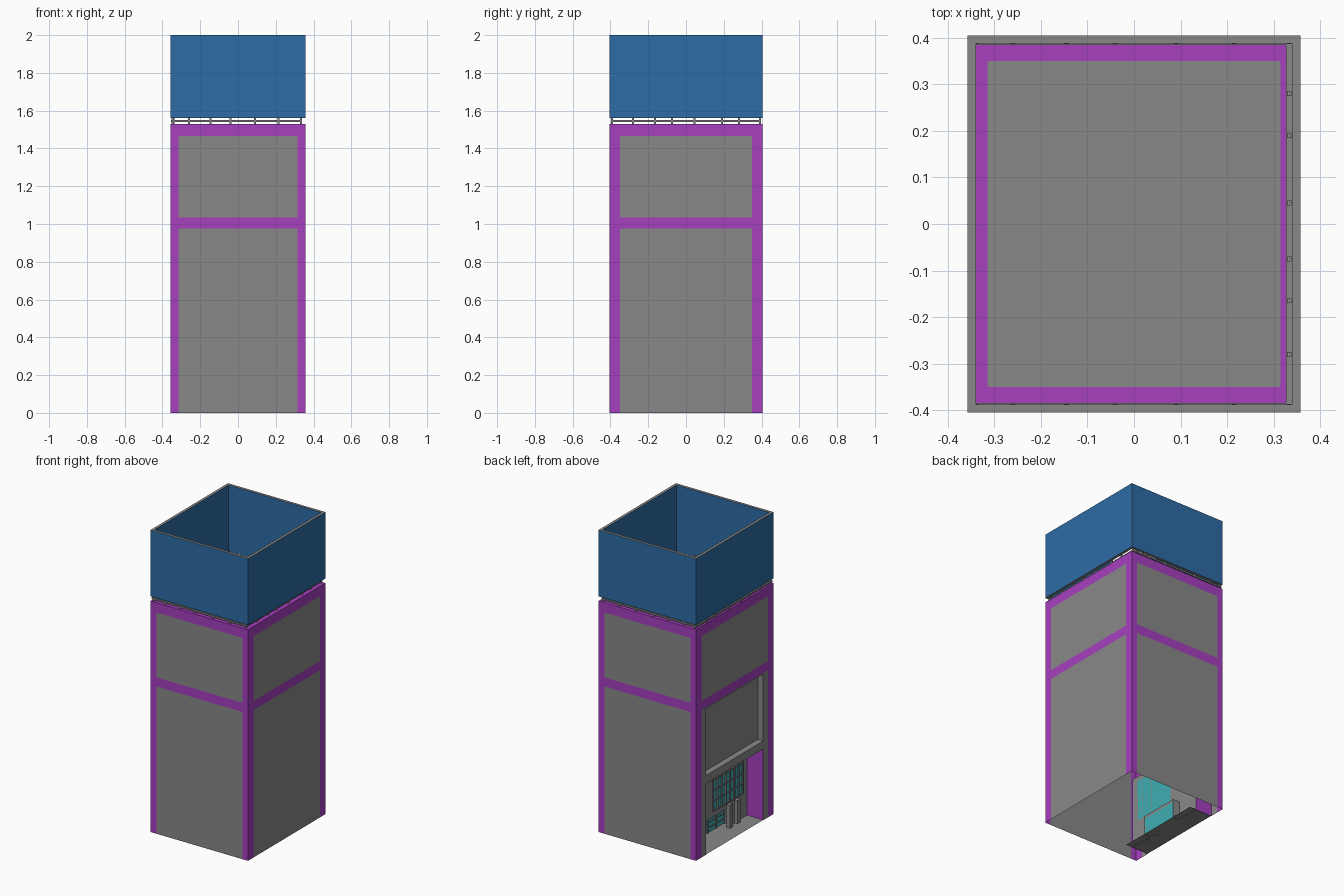
import bpy
import bmesh

old = bpy.data.objects.get("Cube")
if old:
    bpy.data.objects.remove(old, do_unlink=True)


def material(name, rgb):
    m = bpy.data.materials.new(name)
    m.use_nodes = True
    m.diffuse_color = (*rgb, 1)
    m.node_tree.nodes["Principled BSDF"].inputs["Base Color"].default_value = (*rgb, 1)
    return m


MATS = [material("wall_grey", (0.25, 0.25, 0.25)),
        material("trim_purple", (0.38, 0.05, 0.52)),
        material("sign_blue", (0.027, 0.15, 0.38)),
        material("glass_teal", (0.05, 0.42, 0.45))]
GREY, PURPLE, BLUE, TEAL = range(4)
HX, HY = 0.357, 0.405          # half width and half depth
TOP = 1.53                     # roof height


def finish(name, bm):
    me = bpy.data.meshes.new(name)
    bm.to_mesh(me)
    bm.free()
    for m in MATS:
        me.materials.append(m)
    ob = bpy.data.objects.new(name, me)
    bpy.context.collection.objects.link(ob)


def sheet(name, axis, at, us, vs, rule, side=1):
    """Flat grid across an axis; rule(u, v) gives a colour, or None for a hole."""
    bm = bmesh.new()
    cache = {}

    def vert(u, v):
        if (u, v) not in cache:
            co = [u, v]
            co.insert(axis, at)
            cache[u, v] = bm.verts.new(co)
        return cache[u, v]

    flip = (side < 0) != (axis == 1)
    for u0, u1 in zip(us, us[1:]):
        for v0, v1 in zip(vs, vs[1:]):
            mat = rule((u0 + u1) / 2, (v0 + v1) / 2)
            if mat is None:
                continue
            loop = [vert(u0, v0), vert(u1, v0), vert(u1, v1), vert(u0, v1)]
            f = bm.faces.new(loop[::-1] if flip else loop)
            f.material_index = mat
    finish(name, bm)


def boxes(name, spans, mat=GREY, edge=None):
    """Boxes from (x0, x1, y0, y1, z0, z1); edge colours the flat tops and bottoms."""
    bm = bmesh.new()
    for x0, x1, y0, y1, z0, z1 in spans:
        geo = bmesh.ops.create_cube(bm, size=1)["verts"]
        for v in geo:
            v.co = (x1 if v.co.x > 0 else x0, y1 if v.co.y > 0 else y0,
                    z1 if v.co.z > 0 else z0)
    bm.normal_update()
    for f in bm.faces:
        f.material_index = edge if edge is not None and abs(f.normal.z) > 0.5 else mat
    finish(name, bm)


def plain(mat):
    return lambda u, v: mat


def framed(inner):
    """Purple corner strips and two purple bands round grey panels."""
    def rule(u, z):
        band = 0.975 < z < 1.035 or z > 1.465
        return PURPLE if abs(u) > inner or band else GREY
    return rule


# Walls with painted frame
IX, IY = 0.315, 0.35
xs, ys = [-HX, -IX, IX, HX], [-HY, -IY, IY, HY]
zs = [0, 0.975, 1.035, 1.465, TOP]
sheet("front_wall", 1, -HY, xs, zs, framed(IX), -1)
sheet("back_wall", 1, HY, xs, zs, framed(IX))
sheet("left_wall", 0, HX, ys, zs, framed(IY))

# Entrance wall with two openings
OY, LINTEL, SILL, HEAD = 0.298, 0.472, 0.525, 0.968


def entrance(u, z):
    if abs(u) < OY and (z < LINTEL or SILL < z < HEAD):
        return None
    return framed(IY)(u, z)


sheet("entrance_wall", 0, -HX, [-HY, -IY, -OY, OY, IY, HY],
      [0, LINTEL, SILL, HEAD] + zs[1:], entrance, -1)

# Roof
sheet("roof", 2, TOP, xs, ys,
      lambda x, y: PURPLE if abs(x) > IX or abs(y) > IY else GREY)

# Upper recessed panel
RX = -0.317
sheet("upper_panel", 0, RX, [-OY, OY], [SILL, HEAD], plain(GREY), -1)
for label, z, s in (("sill", SILL, 1), ("head", HEAD, -1)):
    sheet("upper_" + label, 2, z, [-HX, RX], [-OY, OY], plain(GREY), s)
for label, s in (("left", 1), ("right", -1)):
    sheet("upper_reveal_" + label, 1, s * OY, [-HX, RX], [SILL, HEAD], plain(GREY), -s)

# Entrance recess: floor, ceiling, purple side walls
BX, BAYX = -0.238, -0.19       # shopfront and bay window planes
sheet("entrance_floor", 2, 0.002, [-HX, BAYX], [-OY, OY], plain(GREY))
sheet("entrance_ceiling", 2, LINTEL, [-HX, BX], [-OY, OY], plain(GREY), -1)
for label, s in (("left", 1), ("right", -1)):
    sheet("entrance_side_" + label, 1, s * OY, [-HX, BX], [0, LINTEL], plain(PURPLE), -s)

# Shopfront with large window and a set-back low window
B0, B1, BZ = -0.13, 0.14, 0.125
W0, W1, WZ0, WZ1 = -0.25, 0.06, 0.165, 0.44


def shopfront(y, z):
    if B0 < y < B1 and z < BZ:
        return None
    return TEAL if W0 < y < W1 and WZ0 < z < WZ1 else GREY


sheet("shopfront", 0, BX, [-OY, W0, B0, W1, B1, OY],
      [0, BZ, WZ0, WZ1, LINTEL], shopfront, -1)
sheet("low_window", 0, BAYX, [B0, B1], [0, 0.105, BZ],
      lambda y, z: TEAL if z < 0.105 else GREY, -1)
sheet("low_window_head", 2, BZ, [BX, BAYX], [B0, B1], plain(GREY), -1)
for label, y, s in (("right", B0, 1), ("left", B1, -1)):
    sheet("low_window_side_" + label, 1, y, [BX, BAYX], [0, BZ], plain(GREY), s)

# Window bars
T = 0.003
bars = [(BX - 0.008, BX, y - T, y + T, WZ0, WZ1)
        for y in [W0 + (W1 - W0) * i / 7 for i in range(8)]]
bars += [(BX - 0.008, BX, W0, W1, z - T, z + T)
         for z in [WZ0 + (WZ1 - WZ0) * i / 4 for i in range(5)]]
bars += [(BAYX - 0.006, BAYX, y - T, y + T, 0, 0.105) for y in (B0 + T, -0.04, 0.05, B1 - T)]
bars += [(BAYX - 0.006, BAYX, B0, B1, z - T, z + T) for z in (0.035, 0.07)]
boxes("window_bars", bars)

# Door posts
boxes("door_posts", [(BX - 0.025, BX, y - 0.015, y + 0.015, 0, 0.155)
                     for y in (-0.1, -0.18)])

# Railing between roof and sign
R = 0.014
X0, X1, Y0, Y1 = -0.355, 0.34, -0.398, 0.398
rails = []
for z0, z1 in ((1.54, 1.55),):
    rails += [(X0, X1, y, y + R, z0, z1) for y in (Y0, Y1 - R)]
    rails += [(x, x + R, Y0 + R, Y1 - R, z0, z1) for x in (X0, X1 - R)]
boxes("railing", rails)
P = 0.005
posts = [(x - P, x + P, y + 0.002, y + 0.012, TOP, 1.57)
         for x in (-0.34, -0.26, -0.145, -0.04, 0.09, 0.215, 0.333) for y in (Y0, Y1 - R)]
posts += [(x + 0.002, x + 0.012, y - P, y + P, TOP, 1.57)
          for y in (-0.28, -0.165, -0.075, 0.045, 0.19, 0.28) for x in (X0, X1 - R)]
boxes("railing_posts", posts)

# Open sign box
S, SB = 0.018, 1.56
boxes("sign_box",
      [(-HX, HX, y, y + S, SB, 2) for y in (-HY, HY - S)] +
      [(x, x + S, S - HY, HY - S, SB, 2) for x in (-HX, HX - S)], BLUE, GREY)
